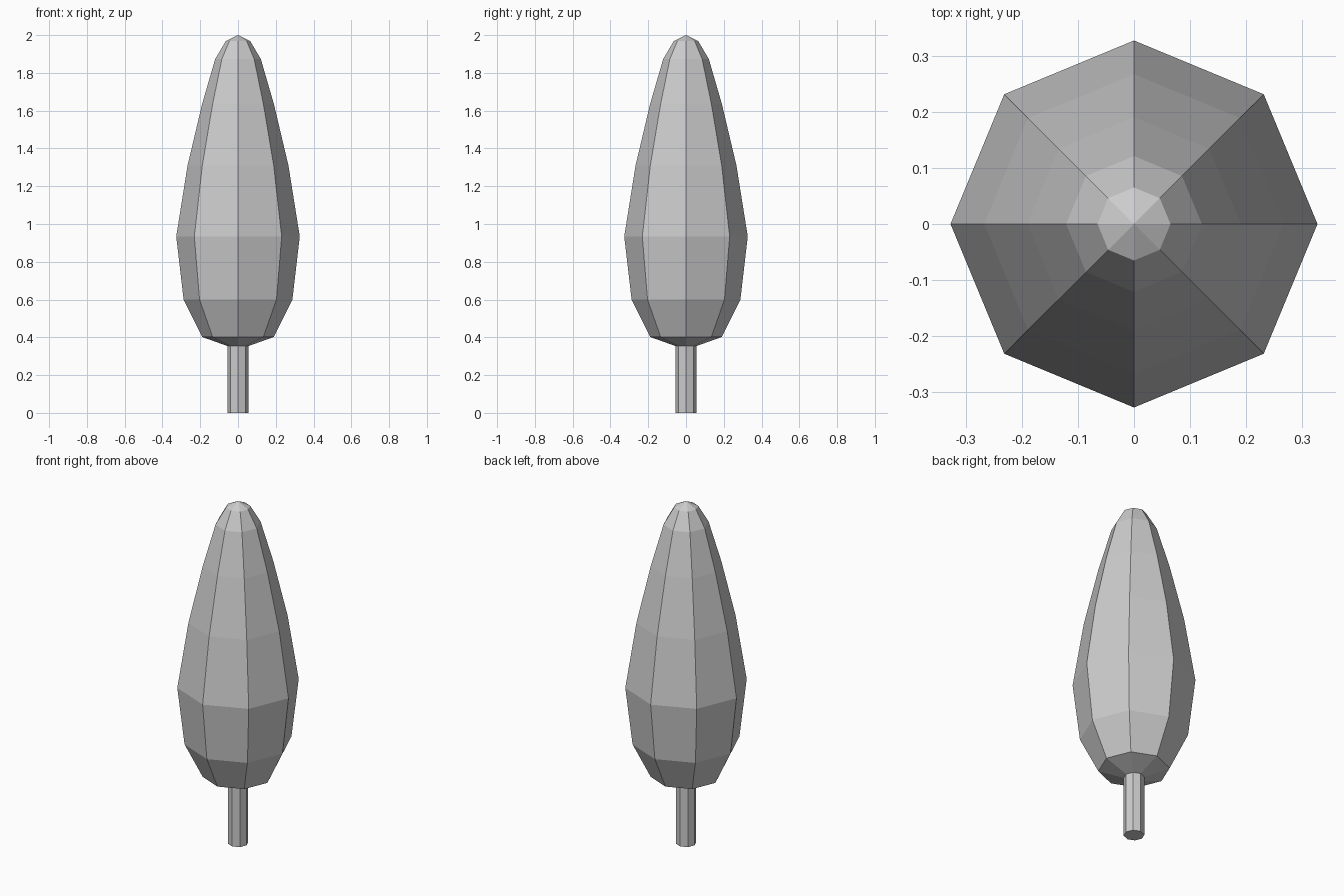
import bpy
import bmesh
from math import cos, sin, pi

if "Cube" in bpy.data.objects:
    bpy.data.objects.remove(bpy.data.objects["Cube"])

SIDES = 8


def lathe(name, profile):
    """Flat-faced solid of revolution; radius 0 makes a single pole vertex."""
    bm = bmesh.new()
    rings = []
    for r, z in profile:
        count = SIDES if r else 1
        rings.append([bm.verts.new((r * cos(2 * pi * i / SIDES), r * sin(2 * pi * i / SIDES), z))
                      for i in range(count)])
    for low, high in zip(rings, rings[1:]):
        for i in range(SIDES):
            j = (i + 1) % SIDES
            corners = [low[i % len(low)], low[j % len(low)],
                       high[j % len(high)], high[i % len(high)]]
            bm.faces.new(list(dict.fromkeys(corners)))
    # Cap open ends
    for ring in (rings[0], rings[-1]):
        if len(ring) > 1:
            bm.faces.new(ring)
    bmesh.ops.recalc_face_normals(bm, faces=bm.faces)
    mesh = bpy.data.meshes.new(name)
    bm.to_mesh(mesh)
    bm.free()
    obj = bpy.data.objects.new(name, mesh)
    bpy.context.collection.objects.link(obj)
    return obj


# Straight trunk, tucked just into the crown
lathe("trunk", [(0.055, 0), (0.055, 0.355)])

# Tall tapered crown
lathe("crown", [(0, 0.334), (0.19, 0.402), (0.288, 0.60), (0.327, 0.934), (0.267, 1.31),
                (0.19, 1.635), (0.121, 1.873), (0.065, 1.968), (0, 2.0)])
